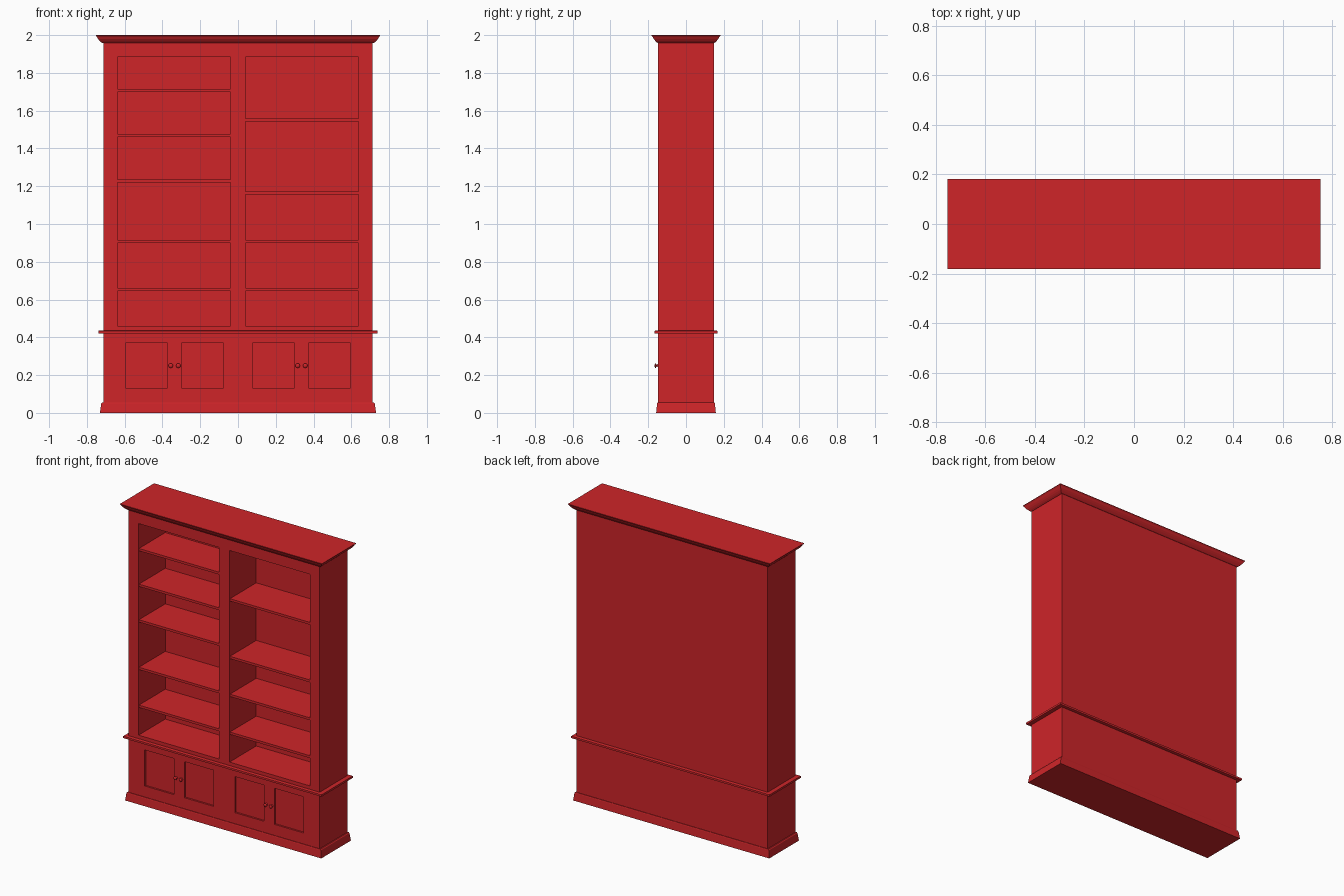
import bpy, bmesh, math
from mathutils import Matrix

if "Cube" in bpy.data.objects:
    bpy.data.objects.remove(bpy.data.objects["Cube"])

red = bpy.data.materials.new("red_paint")
red.diffuse_color = (0.62, 0.018, 0.022, 1)
red.use_nodes = True
red.node_tree.nodes["Principled BSDF"].inputs["Base Color"].default_value = red.diffuse_color


def finish(name, bm):
    bmesh.ops.recalc_face_normals(bm, faces=bm.faces)
    me = bpy.data.meshes.new(name)
    bm.to_mesh(me)
    bm.free()
    me.materials.append(red)
    ob = bpy.data.objects.new(name, me)
    bpy.context.collection.objects.link(ob)
    return ob


def add_box(bm, x0, x1, y0, y1, z0, z1):
    m = Matrix.Translation(((x0 + x1) / 2, (y0 + y1) / 2, (z0 + z1) / 2))
    m = m @ Matrix.Diagonal((x1 - x0, y1 - y0, z1 - z0, 1))
    bmesh.ops.create_cube(bm, size=1, matrix=m)


def moulding(name, profile):
    """Stack of rectangles (half width, half depth, z), capped at both ends."""
    bm = bmesh.new()
    rings = [[bm.verts.new((sx * hx, sy * hy, z))
              for sx, sy in ((-1, -1), (1, -1), (1, 1), (-1, 1))]
             for hx, hy, z in profile]
    for a, b in zip(rings, rings[1:]):
        for i in range(4):
            j = (i + 1) % 4
            bm.faces.new((a[i], a[j], b[j], b[i]))
    bm.faces.new(rings[0])
    bm.faces.new(rings[-1])
    return finish(name, bm)


W, D = 0.712, 0.147          # carcass half width and half depth
IN, OUT, BACK = 0.04, 0.638, 0.137

# Carcass with two open bays and four recessed door panels
bm = bmesh.new()
add_box(bm, -W, W, -D, D, 0.01, 1.97)
carcass = finish("carcass", bm)

bm = bmesh.new()
for s in (-1, 1):
    add_box(bm, *sorted((s * IN, s * OUT)), -0.3, BACK, 0.46, 1.885)
    for a, b in ((0.08, 0.297), (0.375, 0.592)):
        add_box(bm, *sorted((s * a, s * b)), -0.3, -D + 0.012, 0.13, 0.373)
cutter = finish("bay_and_panel_cutter", bm)
cutter.hide_render = True

mod = carcass.modifiers.new("openings", 'BOOLEAN')
mod.object = cutter
mod.operation = 'DIFFERENCE'
mod.solver = 'EXACT'
bpy.context.view_layer.objects.active = carcass
bpy.ops.object.modifier_apply(modifier=mod.name)
bpy.data.objects.remove(cutter)

# Shelves, given by the height of their undersides
bays = {
    "left": (-1, (0.645, 0.9, 1.22, 1.46, 1.7)),
    "right": (1, (0.645, 0.9, 1.155, 1.543)),
}
for side, (s, heights) in bays.items():
    for i, z in enumerate(heights):
        bm = bmesh.new()
        add_box(bm, *sorted((s * IN, s * OUT)), -D + 0.004, BACK, z, z + 0.016)
        finish(f"{side}_shelf_{i + 1}", bm)

# Plinth, waist moulding and cornice
moulding("plinth", [(0.731, 0.158, 0), (0.724, 0.153, 0.05),
                    (0.719, 0.151, 0.056), (0.712, 0.147, 0.056)])
moulding("waist_moulding", [(0.73, 0.158, 0.419), (0.739, 0.166, 0.421),
                            (0.739, 0.166, 0.434), (0.734, 0.161, 0.437)])
moulding("cornice", [(0.716, 0.149, 1.957), (0.724, 0.155, 1.962),
                     (0.733, 0.163, 1.97), (0.741, 0.171, 1.98),
                     (0.747, 0.176, 1.99), (0.753, 0.182, 1.997),
                     (0.753, 0.182, 2.0)])

# Turned door knobs (distance out from the door, radius)
knob_profile = [(-0.002, 0.009), (0.002, 0.008), (0.006, 0.005), (0.010, 0.006),
                (0.012, 0.011), (0.015, 0.012), (0.018, 0.009), (0.020, 0.001)]
for i, x in enumerate((-0.356, -0.316, 0.316, 0.356)):
    bm = bmesh.new()
    n, rings = 20, []
    for out, r in knob_profile:
        rings.append([bm.verts.new((x + r * math.cos(t), -D - out, 0.25 + r * math.sin(t)))
                      for t in (2 * math.pi * k / n for k in range(n))])
    for a, b in zip(rings, rings[1:]):
        for k in range(n):
            j = (k + 1) % n
            bm.faces.new((a[k], a[j], b[j], b[k]))
    bm.faces.new(rings[0])
    bm.faces.new(rings[-1])
    knob = finish(f"door_knob_{i + 1}", bm)
    bpy.ops.object.select_all(action='DESELECT')
    knob.select_set(True)
    bpy.context.view_layer.objects.active = knob
    bpy.ops.object.shade_smooth_by_angle(angle=math.radians(50))
